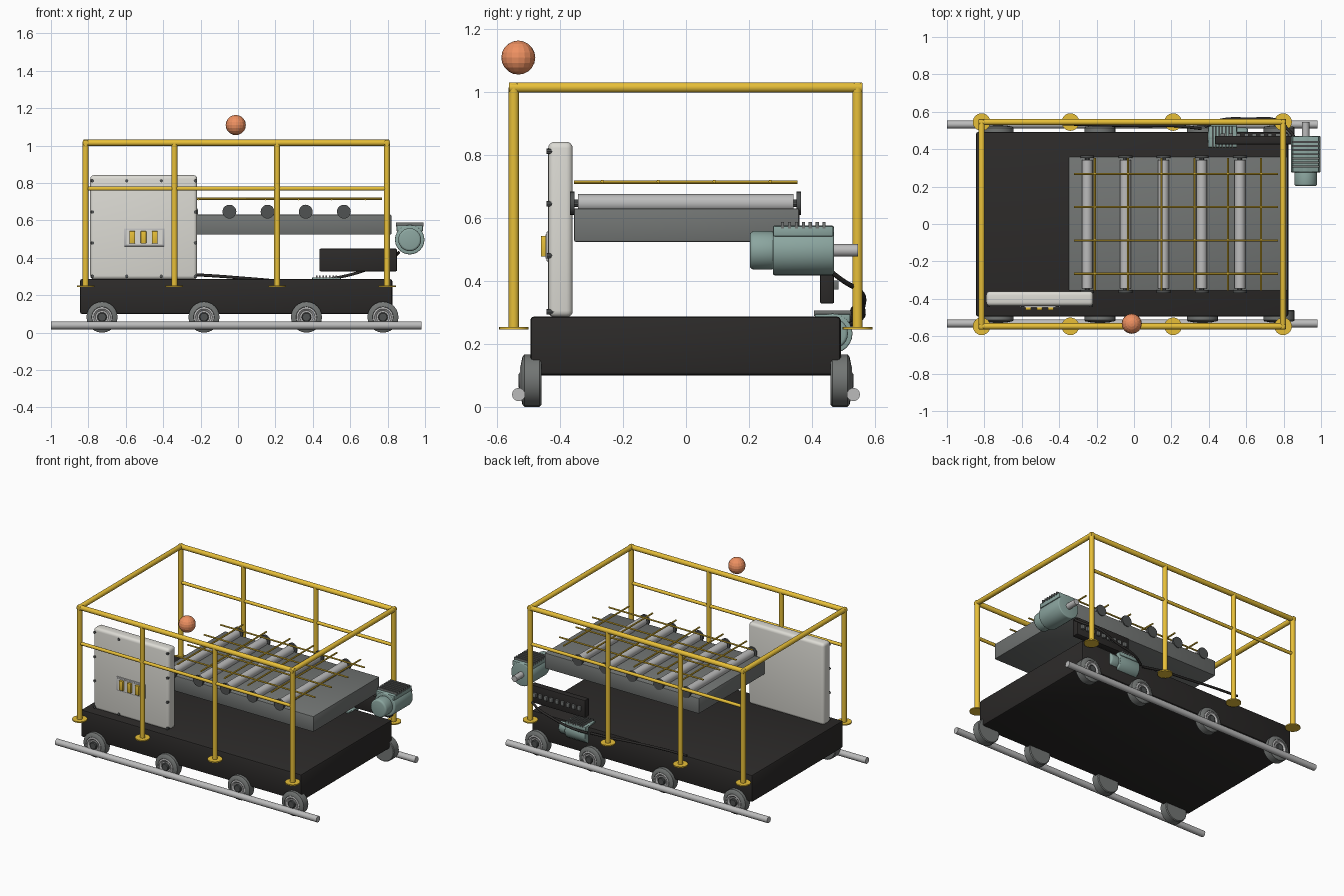
import bpy, bmesh, math
from mathutils import Matrix, Vector

if "Cube" in bpy.data.objects:
    bpy.data.objects.remove(bpy.data.objects["Cube"])

I = Matrix()


def mat(name, r, g, b):
    m = bpy.data.materials.new(name)
    m.diffuse_color = (r, g, b, 1)
    m.use_nodes = True
    m.node_tree.nodes["Principled BSDF"].inputs["Base Color"].default_value = m.diffuse_color
    return m


YELLOW = mat("safety_yellow", 0.80, 0.52, 0.04)
BLACK = mat("chassis_black", 0.025, 0.023, 0.022)
WHITE = mat("cabinet_white", 0.72, 0.71, 0.66)
TEAL = mat("motor_teal", 0.26, 0.38, 0.35)
DARK = mat("dark_steel", 0.08, 0.085, 0.085)
DECK = mat("deck_grey", 0.17, 0.18, 0.175)
STEEL = mat("light_steel", 0.5, 0.5, 0.5)
ORANGE = mat("marker_orange", 0.85, 0.28, 0.12)


def finish(name, bm, m, M=I, smooth=True):
    me = bpy.data.meshes.new(name)
    bmesh.ops.recalc_face_normals(bm, faces=bm.faces[:])
    bm.to_mesh(me)
    bm.free()
    me.transform(M)
    ob = bpy.data.objects.new(name, me)
    bpy.context.collection.objects.link(ob)
    if m:
        me.materials.append(m)
    if smooth:
        bpy.context.view_layer.objects.active = ob
        ob.select_set(True)
        bpy.ops.object.shade_smooth_by_angle(angle=math.radians(35))
        ob.select_set(False)
    return ob


def box(name, lo, hi, m, bevel=0.0, M=I, seg=2):
    lo, hi = Vector(lo), Vector(hi)
    bm = bmesh.new()
    bmesh.ops.create_cube(bm, size=1, matrix=Matrix.Translation((lo + hi) / 2) @ Matrix.Diagonal((*(hi - lo), 1)))
    if bevel:
        bmesh.ops.bevel(bm, geom=bm.edges[:], offset=bevel, segments=seg, profile=0.5, affect='EDGES')
    return finish(name, bm, m, M)


def rod(name, a, b, r, m, n=16, bevel=0.0, M=I):
    a, b = Vector(a), Vector(b)
    d = b - a
    bm = bmesh.new()
    T = Matrix.Translation((a + b) / 2) @ d.to_track_quat('Z', 'Y').to_matrix().to_4x4()
    bmesh.ops.create_cone(bm, cap_ends=True, segments=n, radius1=r, radius2=r, depth=d.length, matrix=T)
    if bevel:
        rim = [e for e in bm.edges if any(len(f.verts) > 4 for f in e.link_faces)]
        bmesh.ops.bevel(bm, geom=rim, offset=bevel, segments=3, profile=0.5, affect='EDGES')
    return finish(name, bm, m, M)


def lathe_y(name, profile, loc, side, m, n=24):
    bm = bmesh.new()
    vs = [bm.verts.new((r, y * side, 0)) for r, y in profile]
    es = [bm.edges.new(p) for p in zip(vs, vs[1:])]
    bmesh.ops.spin(bm, geom=vs + es, cent=(0, 0, 0), axis=(0, 1, 0), angle=math.tau, steps=n)
    bmesh.ops.remove_doubles(bm, verts=bm.verts[:], dist=1e-5)
    return finish(name, bm, m, Matrix.Translation(loc))


def cable(name, pts, r=0.008):
    cu = bpy.data.curves.new(name, 'CURVE')
    cu.dimensions = '3D'
    cu.bevel_depth, cu.bevel_resolution, cu.use_fill_caps = r, 2, True
    s = cu.splines.new('BEZIER')
    s.bezier_points.add(len(pts) - 1)
    for p, c in zip(s.bezier_points, pts):
        p.co = c
        p.handle_left_type = p.handle_right_type = 'AUTO'
    cu.materials.append(BLACK)
    bpy.context.collection.objects.link(bpy.data.objects.new(name, cu))


# chassis
box("chassis", (-0.845, -0.495, 0.10), (0.825, 0.492, 0.287), BLACK, 0.012)

# track rails and wheels
for s in (-1, 1):
    rod("track_rail", (-1, s * 0.532, 0.039), (0.98, s * 0.532, 0.039), 0.021, STEEL)
    for x in (-0.727, -0.182, 0.366, 0.775):
        c = (x, 0, 0.083)
        lathe_y("wheel_tyre", [(0, .46), (.078, .46), (.083, .465), (.083, .514), (.076, .52), (.056, .524), (.052, .515), (0, .515)], c, s, DECK)
        lathe_y("wheel_rim", [(.054, .505), (.054, .524), (.045, .527), (.035, .518), (0, .518)], c, s, STEEL)
        lathe_y("wheel_hub", [(.026, .505), (.026, .528), (.021, .532), (0, .532)], c, s, DARK, 16)

# guard railing
POSTS = (-0.815, -0.34, 0.209, 0.797)
for y in (-0.547, 0.545):
    for x in POSTS:
        rod("railing_post", (x, y, 0.25), (x, y, 1.015), 0.0165, YELLOW)
        rod("post_flange", (x, y, 0.245), (x, y, 0.253), 0.047, YELLOW, 24)
    rod("top_rail", (POSTS[0] - .014, y, 1.015), (POSTS[-1] + .014, y, 1.015), 0.0165, YELLOW, bevel=0.004)
    rod("middle_rail", (POSTS[0], y, 0.77), (POSTS[-1], y, 0.77), 0.011, YELLOW, 12)
for x in (POSTS[0], POSTS[-1]):
    rod("end_rail", (x, -0.563, 1.015), (x, 0.561, 1.015), 0.0165, YELLOW, bevel=0.004)

# control cabinet with bolts and switch panel
box("control_cabinet", (-0.79, -0.438, 0.285), (-0.218, -0.36, 0.842), WHITE, 0.02, seg=4)
BX, BZ = (-0.778, -0.595, -0.41, -0.228), (0.302, 0.48, 0.645, 0.812)
for i, x in enumerate(BX):
    for j, z in enumerate(BZ):
        if i in (0, 3) or j in (0, 3):
            rod("cabinet_bolt", (x, -0.443, z), (x, -0.42, z), 0.009, DARK, 8)
box("switch_panel", (-0.61, -0.444, 0.462), (-0.393, -0.43, 0.557), STEEL, 0.003)
box("switch_panel_face", (-0.6, -0.447, 0.471), (-0.403, -0.44, 0.548), WHITE)
for x in (-0.565, -0.505, -0.445):
    box("switch", (x - .015, -0.461, 0.477), (x + .015, -0.44, 0.543), YELLOW, 0.003)

# roller deck
box("roller_deck", (-0.35, -0.356, 0.524), (0.82, 0.36, 0.631), DECK, 0.006)
for i in range(5):
    x = -0.25 + i * 0.204
    rod("roller", (x, -0.344, 0.647), (x, 0.342, 0.647), 0.029, STEEL, 20)
    for a, b in ((-0.368, -0.354), (0.352, 0.366)):
        rod("roller_cap", (x, a, 0.647), (x, b, 0.647), 0.037, DARK, 20)
    rod("roller_axle", (x, -0.36, 0.647), (x, 0.36, 0.647), 0.012, DARK, 10)

# mesh screen above the rollers
for i in range(4):
    y = -0.266 + i * 0.178
    rod("screen_long_bar", (-0.32, y, 0.716), (0.77, y, 0.716), 0.0055, YELLOW, 8)
for i in range(6):
    x = -0.21 + i * 0.178
    rod("screen_cross_bar", (x, -0.356, 0.713), (x, 0.354, 0.713), 0.0055, YELLOW, 8)


# motors, built along +y with the shaft forward
def motor(name, M):
    rod(name + "_body", (0, -0.097, 0), (0, 0.097, 0), 0.079, TEAL, 24, 0.006, M)
    rod(name + "_end_cover", (0, -0.17, 0), (0, -0.09, 0), 0.061, TEAL, 24, 0.012, M)
    rod(name + "_shaft", (0, 0.09, 0), (0, 0.173, 0), 0.02, STEEL, 16, 0, M)
    box(name + "_top_plate", (-0.07, -0.095, 0.045), (0.07, 0.095, 0.077), TEAL, 0.003, M)
    for i in range(7):
        y = -0.066 + i * 0.022
        box(name + "_fin", (-0.073, y - .005, 0.07), (0.073, y + .005, 0.091), DECK, 0, M)


motor("drive_motor", Matrix.Translation((0.918, 0.373, 0.497)))
motor("small_motor", Matrix.Translation((0.473, 0.466, 0.233)) @ Matrix.Rotation(math.pi / 2, 4, 'Z') @ Matrix.Scale(0.8, 4))

# junction box with a row of sockets
box("junction_box", (0.435, 0.426, 0.328), (0.85, 0.471, 0.449), BLACK, 0.006)
for i in range(9):
    x = 0.475 + i * 0.042
    box("socket", (x - .012, 0.465, 0.373), (x + .012, 0.485, 0.402), DECK, 0.002)

# cables
cable("motor_cable", [(0.86, 0.46, 0.43), (0.83, 0.50, 0.40), (0.76, 0.555, 0.365), (0.62, 0.562, 0.315), (0.46, 0.555, 0.28), (0.38, 0.52, 0.26)])
cable("side_cable", [(0.36, 0.51, 0.26), (0.22, 0.525, 0.275), (0.05, 0.525, 0.29), (-0.2, 0.53, 0.308), (-0.38, 0.535, 0.315)])

# floating orange marker ball
bm = bmesh.new()
bmesh.ops.create_uvsphere(bm, u_segments=16, v_segments=10, radius=0.054)
finish("marker_ball", bm, ORANGE, Matrix.Translation((-0.012, -0.533, 1.11)), smooth=False)
